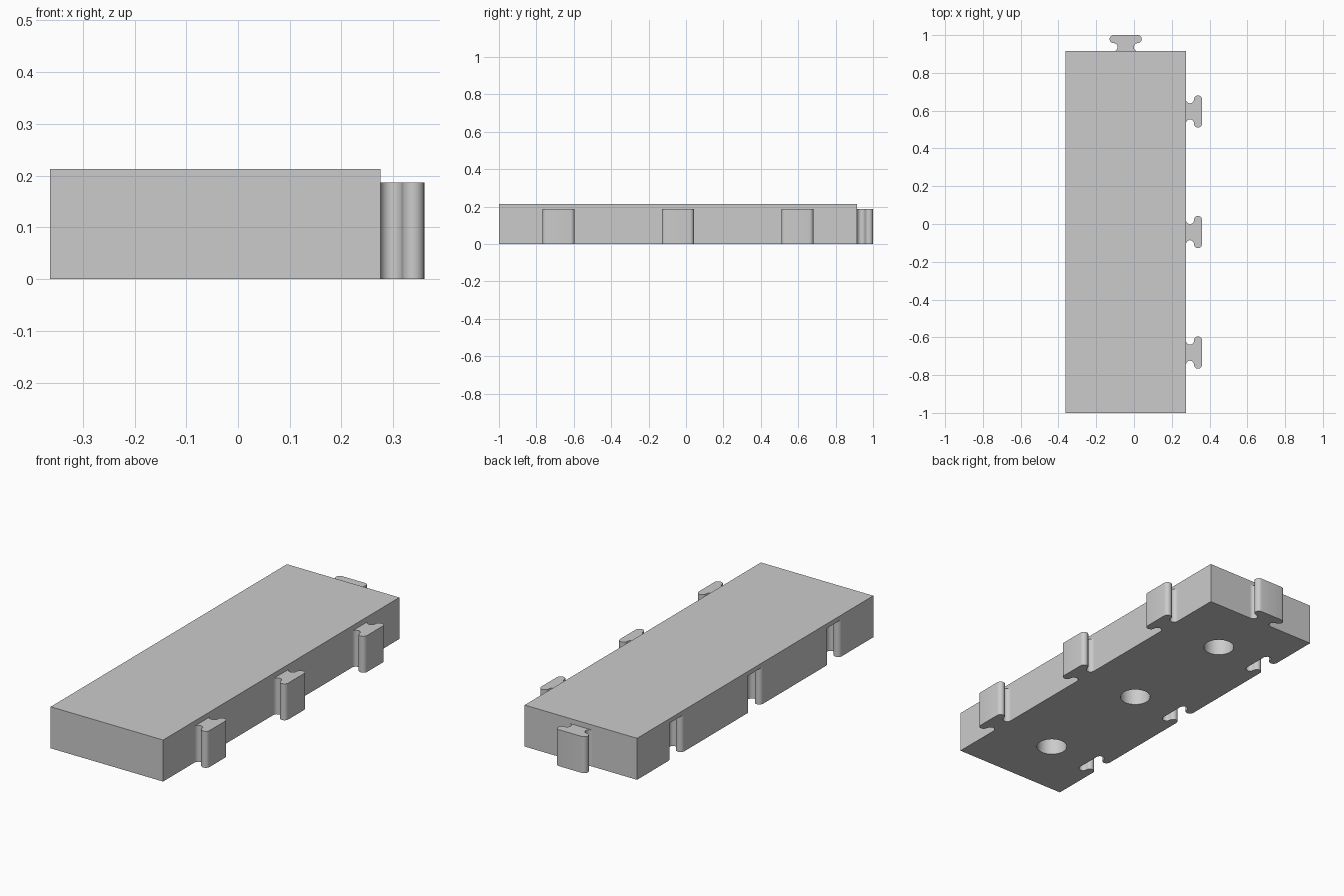
import bpy
import bmesh
from math import pi, sin, cos
from mathutils import Matrix

cube = bpy.data.objects.get("Cube")
if cube:
    bpy.data.objects.remove(cube, do_unlink=True)

LEFT, RIGHT, FRONT, BACK, TOP = -0.363, 0.275, -1.0, 0.915, 0.213
TAB_TOP = 0.187
MID = (LEFT + RIGHT) / 2
ROWS = (-0.681, -0.043, 0.596)

grey = bpy.data.materials.new("plain grey")
grey.use_nodes = True
grey.diffuse_color = (0.6, 0.6, 0.6, 1)
grey.node_tree.nodes["Principled BSDF"].inputs["Base Color"].default_value = grey.diffuse_color


def prism(name, outline, z0, z1, matrix=Matrix()):
    """Extrude a counter-clockwise outline from z0 to z1."""
    bm = bmesh.new()
    face = bm.faces.new([bm.verts.new((x, y, z0)) for x, y in outline])
    ext = bmesh.ops.extrude_face_region(bm, geom=[face])
    tops = [v for v in ext["geom"] if isinstance(v, bmesh.types.BMVert)]
    bmesh.ops.translate(bm, verts=tops, vec=(0, 0, z1 - z0))
    bmesh.ops.recalc_face_normals(bm, faces=bm.faces)
    bm.transform(matrix)
    mesh = bpy.data.meshes.new(name)
    bm.to_mesh(mesh)
    bm.free()
    mesh.materials.append(grey)
    obj = bpy.data.objects.new(name, mesh)
    bpy.context.collection.objects.link(obj)
    return obj


def tab_outline(r=0.0213, v=0.064, steps=10, lead=0.0):
    """T-shaped connector: concave neck flowing into a rounded head."""
    angles = [pi * i / steps for i in range(steps + 1)]
    half = [(-lead, v)] if lead else []
    half += [(r - r * cos(a), v - r * sin(a)) for a in angles]
    half += [(3 * r - r * cos(a), v + r * sin(a)) for a in angles[1:]]
    return half + [(x, -y) for x, y in reversed(half)]


def smooth(obj):
    bpy.ops.object.select_all(action="DESELECT")
    obj.select_set(True)
    bpy.context.view_layer.objects.active = obj
    bpy.ops.object.shade_smooth_by_angle(angle=0.6)


# Main block
block = prism("block", [(LEFT, FRONT), (RIGHT, FRONT), (RIGHT, BACK), (LEFT, BACK)], 0, TOP)

# Sockets along one long side and round blind holes underneath
circle = [(0.0735 * cos(2 * pi * i / 48), 0.0735 * sin(2 * pi * i / 48)) for i in range(48)]
cutters = []
for y in ROWS:
    cutters.append(prism("socket_cutter", tab_outline(lead=0.02), -0.05, 0.19,
                         Matrix.Translation((LEFT, y, 0))))
    cutters.append(prism("hole_cutter", circle, -0.05, 0.19,
                         Matrix.Translation((MID, y, 0))))
bpy.context.view_layer.objects.active = block
for cutter in cutters:
    cutter.hide_render = True
    mod = block.modifiers.new("cut", "BOOLEAN")
    mod.operation = "DIFFERENCE"
    mod.solver = "EXACT"
    mod.object = cutter
    bpy.ops.object.modifier_apply(modifier=mod.name)
for cutter in cutters:
    bpy.data.objects.remove(cutter, do_unlink=True)
smooth(block)

# Connector tabs: three on the long side, one at the back
for i, y in enumerate(ROWS):
    smooth(prism(f"side_tab_{i + 1}", tab_outline(), 0, TAB_TOP, Matrix.Translation((RIGHT, y, 0))))
smooth(prism("back_tab", tab_outline(), 0, TAB_TOP,
             Matrix.Translation((MID, BACK, 0)) @ Matrix.Rotation(pi / 2, 4, "Z")))
